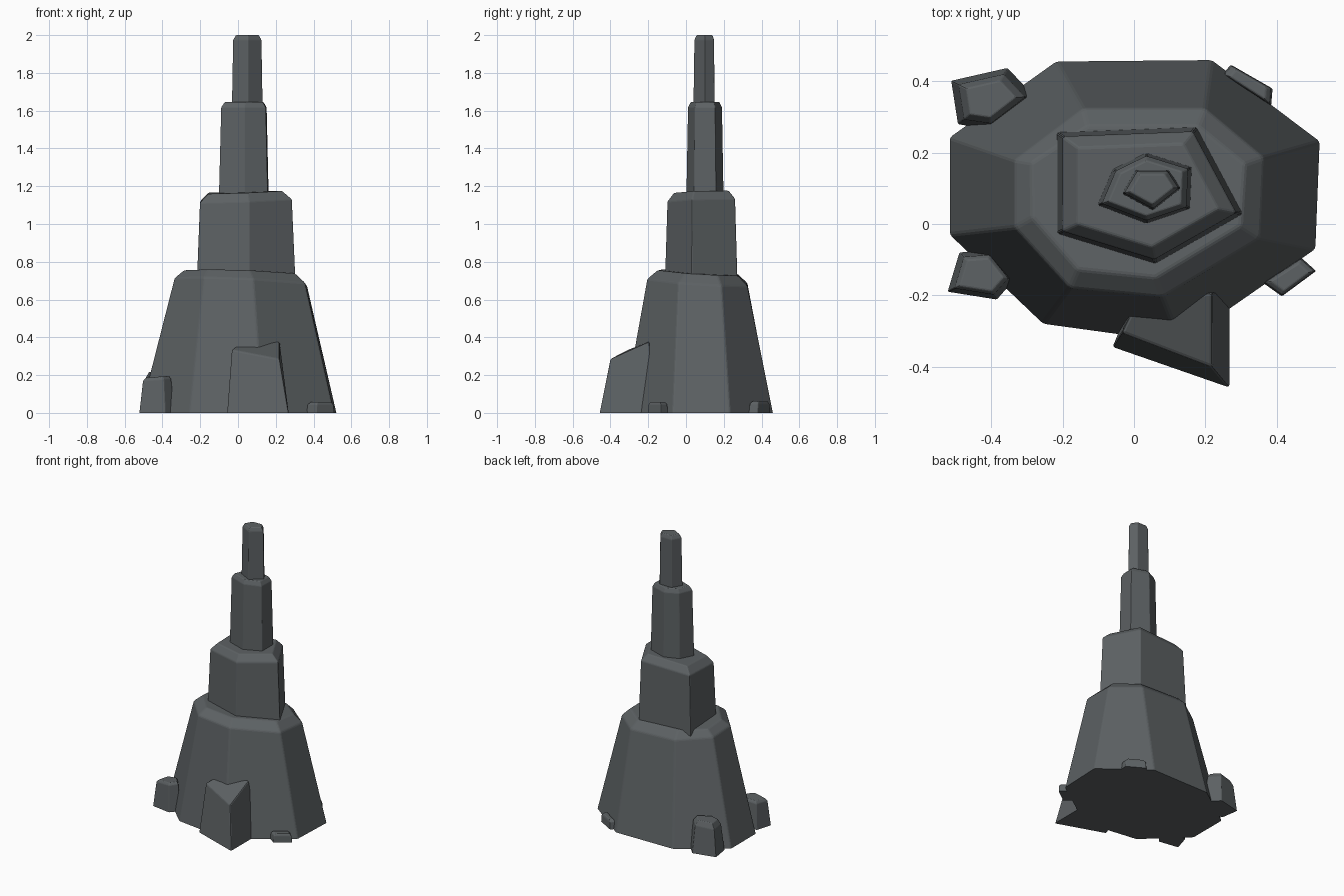
import bpy, bmesh

stone = bpy.data.materials.new("dark_slate_grey")
stone.diffuse_color = (0.108, 0.12, 0.126, 1)


def ring(points, z, tilt=(0, 0)):
    """Horizontal (optionally tilted) ring of 3D points."""
    return [(x, y, z + tilt[0] * x + tilt[1] * y) for x, y in points]


def scaled(points, s):
    """Scale an outline about its centre."""
    cx = sum(p[0] for p in points) / len(points)
    cy = sum(p[1] for p in points) / len(points)
    return [(cx + (x - cx) * s, cy + (y - cy) * s) for x, y in points]


def loft(name, rings, bevel):
    """Skin rings into a closed solid and soften all edges but the foot."""
    bm = bmesh.new()
    rows = [[bm.verts.new(p) for p in r] for r in rings]
    n = len(rows[0])
    for lo, hi in zip(rows, rows[1:]):
        for i in range(n):
            j = (i + 1) % n
            bm.faces.new((lo[i], lo[j], hi[j], hi[i]))
    bm.faces.new(rows[0][::-1])
    bm.faces.new(rows[-1])
    bmesh.ops.recalc_face_normals(bm, faces=bm.faces[:])
    foot = set(rows[0])
    edges = [e for e in bm.edges if not (e.verts[0] in foot and e.verts[1] in foot)]
    bmesh.ops.bevel(bm, geom=edges, offset=bevel, segments=2, profile=0.5,
                    affect='EDGES', clamp_overlap=True)
    for v in bm.verts:
        v.co.z = max(v.co.z, 0)
    me = bpy.data.meshes.new(name)
    bm.to_mesh(me)
    bm.free()
    me.materials.append(stone)
    ob = bpy.data.objects.new(name, me)
    bpy.context.collection.objects.link(ob)
    return ob


# Wide eight-sided base with chamfered shoulder
foot = [(-0.218, 0.456), (0.218, 0.46), (0.521, 0.232), (0.509, -0.07),
        (0.131, -0.333), (-0.255, -0.28), (-0.517, -0.03), (-0.517, 0.243)]
shoulder = [(-0.143, 0.325), (0.20, 0.325), (0.365, 0.187), (0.355, -0.04),
            (0.08, -0.205), (-0.18, -0.18), (-0.335, -0.01), (-0.335, 0.18)]
cap = [(-0.13, 0.275), (0.18, 0.275), (0.312, 0.168), (0.30, -0.005),
       (0.06, -0.15), (-0.157, -0.128), (-0.285, 0.018), (-0.288, 0.172)]
loft("rock_base", [ring(foot, 0), ring(shoulder, 0.70, (-0.04, -0.06)),
                   ring(cap, 0.748, (-0.03, -0.06))], 0.008)

# Stacked pillars: name, outline, bottom z, shoulder z, cap z, scales, tilt, bevel
tiers = [
    ("lower_pillar", [(-0.217, 0.258), (0.176, 0.273), (0.307, 0.028),
                      (0.06, -0.113), (-0.218, -0.028)],
     0.68, 1.12, 1.165, 0.93, 0.75, (0.035, 0.03), 0.006),
    ("middle_pillar", [(0.034, 0.20), (0.163, 0.16), (0.158, 0.042),
                       (0.034, 0.001), (-0.103, 0.053), (-0.06, 0.154)],
     1.12, 1.617, 1.645, 0.91, 0.78, (0, 0), 0.004),
    ("top_pillar", [(0.005, 0.152), (0.098, 0.152), (0.132, 0.1),
                    (0.053, 0.038), (-0.034, 0.085)],
     1.6, 1.975, 2.0, 0.92, 0.74, (0, 0), 0.004),
]
for name, pts, z0, z1, z2, s1, s2, tilt, bev in tiers:
    loft(name, [ring(pts, z0), ring(scaled(pts, s1), z1, tilt),
                ring(scaled(pts, s2), z2, tilt)], bev)

# Large wedge boulder at the front
loft("front_boulder", [
    [(-0.06, -0.345, 0), (0.268, -0.459, 0), (0.268, -0.15, 0), (0.0, -0.2, 0)],
    [(-0.035, -0.305, 0.335), (0.22, -0.402, 0.285),
     (0.22, -0.195, 0.378), (0.015, -0.2, 0.37)]], 0.008)

# Smaller rocks around the foot: name, outline, shoulder z, cap z, scales, tilt
rocks = [
    ("back_left_rock", [(-0.513, 0.402), (-0.355, 0.438), (-0.28, 0.358),
                        (-0.40, 0.266), (-0.494, 0.28)], 0.21, 0.245, 0.8, 0.6, (0.06, 0)),
    ("front_left_rock", [(-0.523, -0.19), (-0.49, -0.08), (-0.40, -0.073),
                         (-0.335, -0.155), (-0.385, -0.212)], 0.21, 0.225, 0.8, 0.66, (0.08, 0)),
    ("front_right_rock", [(0.47, -0.095), (0.511, -0.132), (0.415, -0.203),
                          (0.362, -0.165)], 0.045, 0.058, 0.93, 0.72, (0, 0)),
    ("back_right_rock", [(0.272, 0.447), (0.248, 0.42), (0.385, 0.332),
                         (0.389, 0.38)], 0.048, 0.062, 0.93, 0.72, (0, 0)),
]
for name, pts, z1, z2, s1, s2, tilt in rocks:
    loft(name, [ring(pts, 0), ring(scaled(pts, s1), z1, tilt),
                ring(scaled(pts, s2), z2, tilt)], 0.004)
